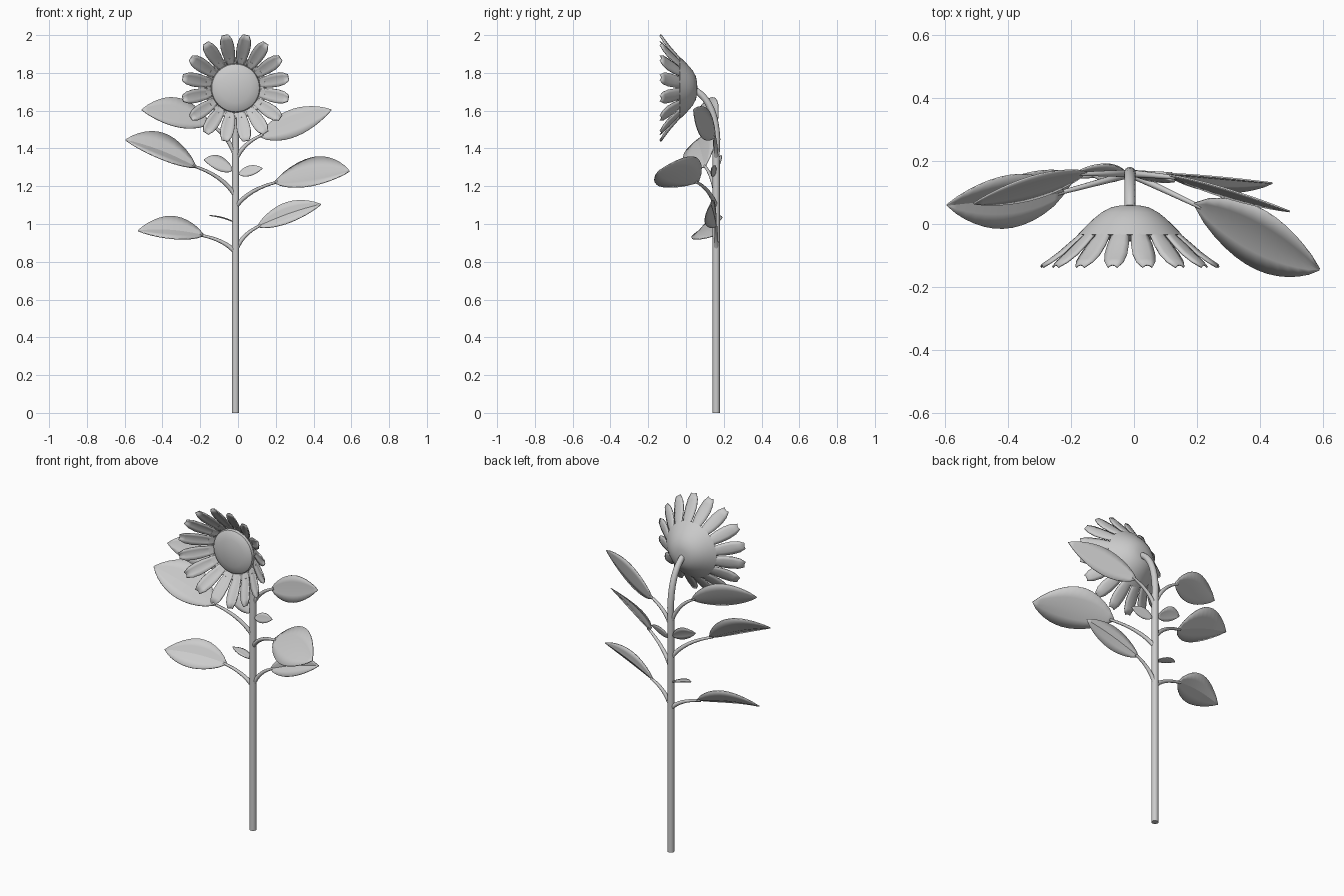
import bpy, bmesh, math
from mathutils import Vector as V

if "Cube" in bpy.data.objects:
    bpy.data.objects.remove(bpy.data.objects["Cube"])

SX, SY = -0.013, 0.16      # stem axis
HZ = 1.72                  # flower head height


def finish(name, bm, thick=0.0, angle=40):
    bmesh.ops.recalc_face_normals(bm, faces=bm.faces)
    me = bpy.data.meshes.new(name)
    bm.to_mesh(me)
    bm.free()
    ob = bpy.data.objects.new(name, me)
    bpy.context.collection.objects.link(ob)
    if thick:
        mod = ob.modifiers.new("thickness", "SOLIDIFY")
        mod.thickness = thick
        mod.offset = 0
    bpy.ops.object.select_all(action='DESELECT')
    bpy.context.view_layer.objects.active = ob
    ob.select_set(True)
    bpy.ops.object.shade_smooth_by_angle(angle=math.radians(angle))
    return ob


def grid(bm, rows):
    vs = [[bm.verts.new(p) for p in r] for r in rows]
    for a, b in zip(vs, vs[1:]):
        for i in range(len(a) - 1):
            bm.faces.new((a[i], a[i + 1], b[i + 1], b[i]))
    return vs


def tube(name, pts, r0, r1, sides=12):
    """Round tube through the points, tapering from r0 to r1."""
    bm = bmesh.new()
    pts = [V(p) for p in pts]
    rings = []
    n = len(pts)
    for i, p in enumerate(pts):
        t = (pts[min(i + 1, n - 1)] - pts[max(i - 1, 0)]).normalized()
        ref = V((0, 1, 0)) if abs(t.x) > 0.3 else V((1, 0, 0))
        u = t.cross(ref).normalized()
        w = t.cross(u)
        r = r0 + (r1 - r0) * i / (n - 1)
        rings.append([bm.verts.new(p + r * (math.cos(a) * u + math.sin(a) * w))
                      for a in (2 * math.pi * k / sides for k in range(sides))])
    for a, b in zip(rings, rings[1:]):
        for k in range(sides):
            j = (k + 1) % sides
            bm.faces.new((a[k], a[j], b[j], b[k]))
    bm.faces.new(rings[0])
    bm.faces.new(rings[-1])
    return finish(name, bm)


def bezier(a, b, c, n=9):
    a, b, c = V(a), V(b), V(c)
    return [a * (1 - t) ** 2 + b * 2 * t * (1 - t) + c * t * t
            for t in (i / (n - 1) for i in range(n))]


def lathe(name, prof, seg=48):
    """Revolve (radius, y) about the head axis."""
    bm = bmesh.new()
    rows = [[(SX + r * math.cos(a), y, HZ + r * math.sin(a)) for r, y in prof]
            for a in (2 * math.pi * k / seg for k in range(seg + 1))]
    grid(bm, rows)
    bmesh.ops.remove_doubles(bm, verts=bm.verts, dist=1e-5)
    return finish(name, bm)


def leaf(name, base, tip, up, down, bow=(0, 0, 0), n=12):
    """Blade folded along a midrib; up/down reach to the two edges."""
    base, tip, up, down, bow = map(V, (base, tip, up, down, bow))
    bm = bmesh.new()
    rows = []
    for i in range(n + 1):
        t = i / n
        m = base.lerp(tip, t) + bow * math.sin(math.pi * t)
        w = max(math.sin(math.pi * t ** 0.9), 0.0) ** 0.8
        w = max(w, 0.02)
        rows.append([m + up * w, m + up * w * 0.5, m,
                     m + down * w * 0.5, m + down * w])
    grid(bm, rows)
    return finish(name, bm, 0.005, 25)


# stem with the nodding neck
tube("stem", [(SX, SY, 0), (SX, SY, 0.7), (SX, SY, 1.38)]
     + bezier((SX, SY + 0.003, 1.45), (SX, 0.155, 1.66), (SX, 0.035, 1.715), 10),
     0.019, 0.017, 16)

# cup behind the petals, and seed disc
lathe("flower_cup", [(0, 0.06), (0.03, 0.059), (0.06, 0.053), (0.09, 0.037),
                     (0.115, 0.017), (0.14, -0.007), (0.165, -0.033),
                     (0.158, -0.036), (0.125, -0.012)])
lathe("seed_disc", [(0, -0.056), (0.04, -0.054), (0.08, -0.048), (0.11, -0.04),
                    (0.126, -0.03), (0.13, -0.015), (0.12, 0.0)])

# ring of 16 petals: (radius, y, half width)
PETAL = [(0.125, -0.005, 0.020), (0.155, -0.028, 0.027), (0.19, -0.058, 0.034),
         (0.225, -0.088, 0.036), (0.258, -0.112, 0.031), (0.285, -0.13, 0.016)]
bm = bmesh.new()
for k in range(16):
    a = math.radians(11.25 + 22.5 * k)
    rad, tan = V((math.cos(a), 0, math.sin(a))), V((-math.sin(a), 0, math.cos(a)))
    c = V((SX, 0, HZ))
    grid(bm, [[c + rad * r + tan * w * s + V((0, y - 0.008 * s * s, 0))
               for s in (-1, -0.5, 0, 0.5, 1)] for r, y, w in PETAL])
finish("petals", bm, 0.006)

# large leaves: stalk height, blade base, tip, upper edge, lower edge, bow
LEAVES = [
    ("leaf_low_left", 0.85, (-0.18, 0.155, 0.94), (-0.53, 0.07, 0.965),
     (0, 0.045, 0.075), (0, -0.08, -0.045), (0, 0, 0.015)),
    ("leaf_low_right", 0.86, (0.10, 0.16, 0.985), (0.44, 0.13, 1.105),
     (-0.01, 0.005, 0.062), (0.01, -0.045, -0.045), (0, 0, 0.01)),
    ("leaf_mid_left", 1.15, (-0.22, 0.10, 1.30), (-0.595, 0.06, 1.445),
     (0.01, 0.075, 0.095), (-0.01, -0.095, -0.04), (0, 0, 0.015)),
    ("leaf_mid_right", 1.09, (0.19, 0.065, 1.22), (0.59, -0.145, 1.28),
     (0.03, 0.08, 0.095), (0, -0.105, -0.06), (0, 0, 0.012)),
    ("leaf_top_left", 1.36, (-0.15, 0.165, 1.535), (-0.51, 0.065, 1.605),
     (0, 0.035, 0.09), (0, -0.04, -0.065), (0, 0, 0.01)),
    ("leaf_top_right", 1.34, (0.11, 0.155, 1.465), (0.495, 0.04, 1.605),
     (-0.01, 0.015, 0.07), (0.01, -0.02, -0.075), (0, 0, 0.005)),
]
for name, z, base, tip, up, down, bow in LEAVES:
    leaf(name, base, tip, up, down, bow)
    mid = (SX + (base[0] - SX) * 0.35, SY + (base[1] - SY) * 0.35,
           z + (base[2] - z) * 0.75)
    end = V(base) + (V(tip) - V(base)) * 0.06
    tube(name + "_stalk", bezier((SX, SY, z), mid, end), 0.013, 0.007, 10)

# small leaflets sitting on the stem
leaf("leaflet_left", (-0.025, 0.165, 1.285), (-0.18, 0.165, 1.34),
     (0, 0.025, 0.045), (0, -0.01, -0.035), (0, 0, 0.005), 8)
leaf("leaflet_right", (0.0, 0.155, 1.265), (0.13, 0.135, 1.295),
     (0, 0.01, 0.03), (0, -0.01, -0.025), (0, 0, 0), 8)
leaf("leaflet_low", (-0.02, 0.16, 1.01), (-0.15, 0.165, 1.045),
     (0, 0.03, 0.003), (0, -0.03, 0), (0, 0, 0.005), 8)
